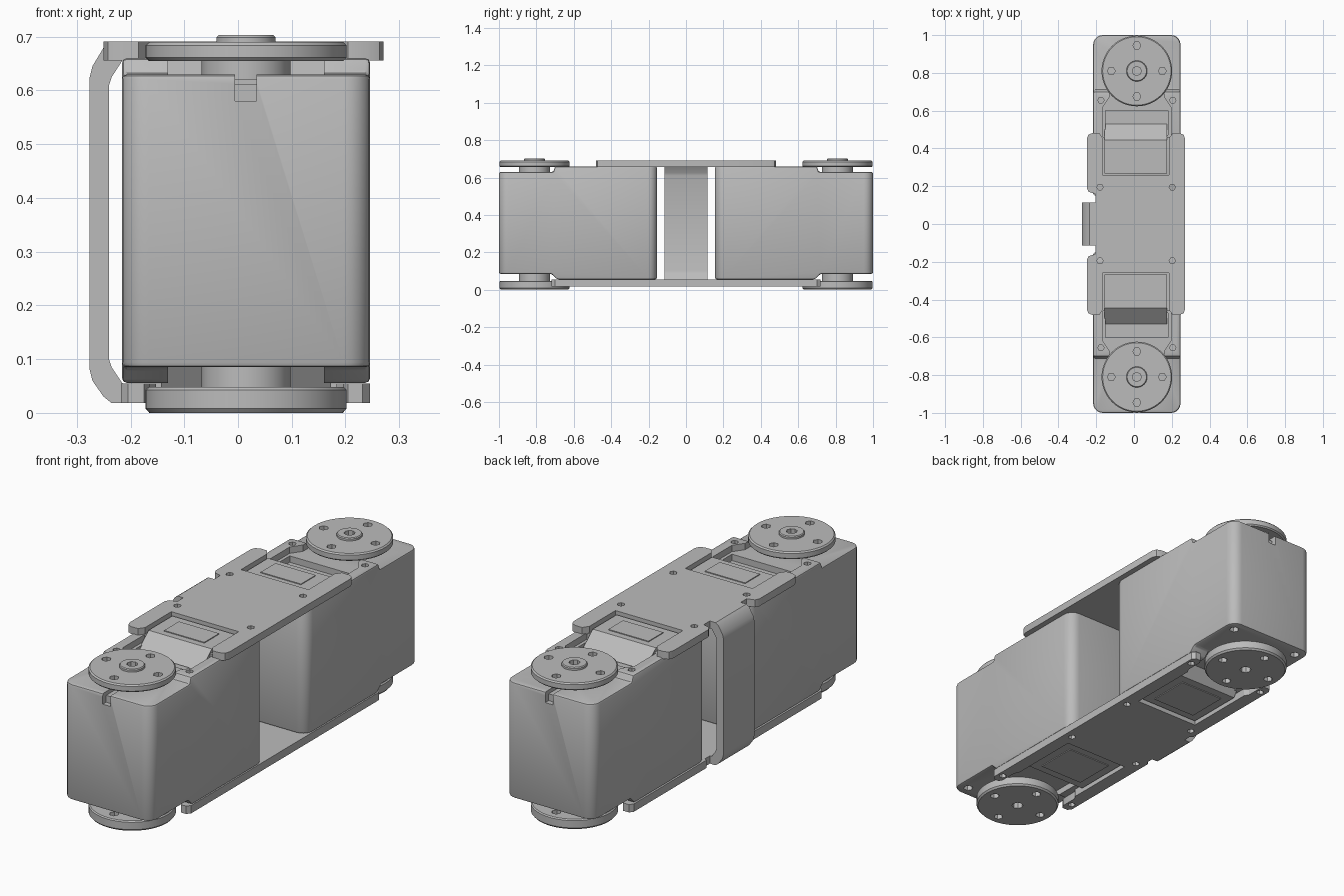
import bpy, bmesh, math
from mathutils import Vector

if "Cube" in bpy.data.objects:
    bpy.data.objects.remove(bpy.data.objects["Cube"])

grey = bpy.data.materials.new("light grey plastic")
grey.diffuse_color = (0.5, 0.5, 0.5, 1)
grey.use_nodes = True
grey.node_tree.nodes["Principled BSDF"].inputs["Base Color"].default_value = grey.diffuse_color
CX, CY = 0.015, -0.81          # horn axis of the front motor


def finish(bm, name):
    bmesh.ops.recalc_face_normals(bm, faces=bm.faces)
    me = bpy.data.meshes.new(name)
    bm.to_mesh(me)
    bm.free()
    ob = bpy.data.objects.new(name, me)
    bpy.context.collection.objects.link(ob)
    me.materials.append(grey)
    return ob


def add_prism(bm, pts, axis, a, b):
    """Extrude a 2D outline along an axis from a to b."""
    def place(p, h):
        return {'x': (h, p[0], p[1]), 'y': (p[0], h, p[1]), 'z': (p[0], p[1], h)}[axis]
    lo = [bm.verts.new(place(p, a)) for p in pts]
    hi = [bm.verts.new(place(p, b)) for p in pts]
    n = len(pts)
    bm.faces.new(lo)
    bm.faces.new(hi[::-1])
    for i in range(n):
        j = (i + 1) % n
        bm.faces.new((lo[i], hi[i], hi[j], lo[j]))


def prism(name, pts, axis, a, b):
    bm = bmesh.new()
    add_prism(bm, pts, axis, a, b)
    return finish(bm, name)


def rect(x0, x1, y0, y1):
    return [(x0, y0), (x1, y0), (x1, y1), (x0, y1)]


def ngon(x, y, r, n):
    return [(x + r * math.cos(math.tau * i / n), y + r * math.sin(math.tau * i / n)) for i in range(n)]


def lathe(name, profile):
    bm = bmesh.new()
    vs = [bm.verts.new((CX + r, CY, z)) for r, z in profile]
    es = [bm.edges.new(p) for p in zip(vs, vs[1:])]
    bmesh.ops.spin(bm, geom=vs + es, cent=(CX, CY, 0), axis=(0, 0, 1), angle=math.tau, steps=48)
    bmesh.ops.remove_doubles(bm, verts=bm.verts, dist=1e-5)
    return finish(bm, name)


def apply(ob, kind, **settings):
    m = ob.modifiers.new(kind, kind)
    for k, v in settings.items():
        setattr(m, k, v)
    bpy.context.view_layer.objects.active = ob
    bpy.ops.object.modifier_apply(modifier=m.name)


def cut(ob, prisms):
    """Subtract a list of prisms, one after another."""
    for p in prisms:
        c = prism("cutter", *p)
        c.hide_render = True
        apply(ob, 'BOOLEAN', object=c, operation='DIFFERENCE', solver='EXACT')
        bpy.data.objects.remove(c)


def smooth(ob):
    bpy.ops.object.select_all(action='DESELECT')
    ob.select_set(True)
    bpy.context.view_layer.objects.active = ob
    bpy.ops.object.shade_smooth_by_angle(angle=math.radians(30))


def mirror_y(ob):
    apply(ob, 'MIRROR', use_axis=(False, True, False), use_mirror_merge=False)


# Motor housing: side profile with rounded vertical corners
bm = bmesh.new()
add_prism(bm, [(-1, .085), (-.72, .085), (-.69, .056), (-.155, .056), (-.155, .66),
               (-.70, .66), (-.71, .63), (-1, .63)], 'x', -.216, .246)
corners = [e for e in bm.edges
           if all(abs(v.co.y + 1) < 1e-4 or abs(v.co.y + .155) < 1e-4 for v in e.verts)
           and abs(e.verts[0].co.z - e.verts[1].co.z) > .1]
bmesh.ops.bevel(bm, geom=corners, offset=.05, offset_type='OFFSET', segments=5, profile=.5, affect='EDGES')
body = finish(bm, "motor_housing")
apply(body, 'BEVEL', width=.009, segments=2, limit_method='ANGLE', angle_limit=math.radians(40))
# Clearance between the screw ears, deep recess, front key slot, screw holes
ear_gap = [(-.13, -.75), (.16, -.75), (.16, -.67), (.195, -.62), (.195, -.46), (-.165, -.46), (-.165, -.62), (-.13, -.67)]
cuts = [(ear_gap, 'z', .63, .75),
        (rect(-.15, .18, -.60, -.47), 'z', .60, .75),
        (rect(-.13, .16, -.75, -.5), 'z', 0, .085),
        (rect(-.006, .034, -1.1, -.975), 'z', .58, .75),
        (rect(-.006, .034, -1.1, -.85), 'z', .612, .75)]
for x in (-.175, .205):
    cuts.append((ngon(x, -.655, .017, 6), 'z', .63, .75))
for x in (-.165, .195):
    cuts.append((ngon(x, -.945, .022, 6), 'z', 0, .11))
cut(body, cuts)

# Raised label pads with sloped ends, top and bottom
pad_top = prism("top_pad", [(-.53, .605), (-.445, .677), (-.268, .677), (-.268, .605)], 'x', -.155, .175)
panel_top = prism("top_pad_panel", rect(-.095, .115, -.415, -.305), 'z', .67, .681)
pad_low = prism("bottom_pad", [(-.59, .1), (-.54, .03), (-.262, .03), (-.262, .1)], 'x', -.143, .173)
panel_low = prism("bottom_pad_panel", rect(-.1, .13, -.5, -.3), 'z', .026, .04)

# Output horns
horn_top = lathe("top_horn", [(0, .62), (.083, .62), (.083, .655), (.181, .655), (.187, .661), (.187, .684),
                              (.181, .69), (.055, .69), (.055, .699), (.051, .703), (0, .703)])
horn_low = lathe("bottom_horn", [(0, .1), (.083, .1), (.083, .048), (.182, .048), (.187, .043), (.187, .008),
                                 (.18, 0), (0, 0)])
spots = [(CX + .135 * math.cos(a), CY + .135 * math.sin(a)) for a in (0, math.pi / 2, math.pi, -math.pi / 2)]
cut(horn_top, [(ngon(x, y, .021, 6), 'z', .64, .75) for x, y in spots] + [(ngon(CX, CY, .024, 8), 'z', .67, .75)])
cut(horn_low, [(ngon(x, y, .021, 6), 'z', -.1, .08) for x, y in spots] + [(ngon(CX, CY, .026, 8), 'z', -.1, .03)])

for ob in (body, pad_top, panel_top, pad_low, panel_low, horn_top, horn_low):
    mirror_y(ob)
    smooth(ob)


# Bracket plates: half outlines mirrored in y
def plate(name, half, z0, z1, holes):
    ob = prism(name, half + [(x, -y) for x, y in reversed(half)], 'z', z0, z1)
    cut(ob, [(ngon(x, s * y, .017, 6), 'z', z0 - .1, z1 + .1) for x, y in holes for s in (1, -1)])
    smooth(ob)


plate("top_bracket_plate",
      [(.271, .45), (.263, .472), (.24, .482), (.205, .482), (.186, .455), (.186, .26), (-.166, .26),
       (-.166, .455), (-.185, .482), (-.22, .482), (-.242, .472), (-.25, .45), (-.25, .19), (-.24, .17),
       (-.205, .16), (-.205, .115)],
      .656, .691, [(-.18, .195), (.203, .195)])
plate("bottom_bracket_plate",
      [(.246, .70), (.232, .718), (.205, .718), (.195, .70), (.195, .62), (.183, .60), (.183, .25), (-.153, .25),
       (-.153, .60), (-.165, .62), (-.165, .70), (-.175, .718), (-.205, .718), (-.218, .70), (-.218, .16),
       (-.205, .15), (-.205, .115)],
      .018, .055, [(-.175, .195), (.205, .195), (-.19, .67), (.22, .67)])

# Bent side strap joining the two plates
outer = [(-.2, .691), (-.235, .691), (-.25, .68), (-.271, .645), (-.276, .625),
         (-.276, .08), (-.271, .06), (-.25, .03), (-.235, .018), (-.2, .018)]
inner = [(-.2, .055), (-.215, .055), (-.235, .085), (-.24, .1), (-.24, .61), (-.235, .625), (-.215, .656), (-.2, .656)]
smooth(prism("side_strap", outer + inner, 'y', -.115, .115))
